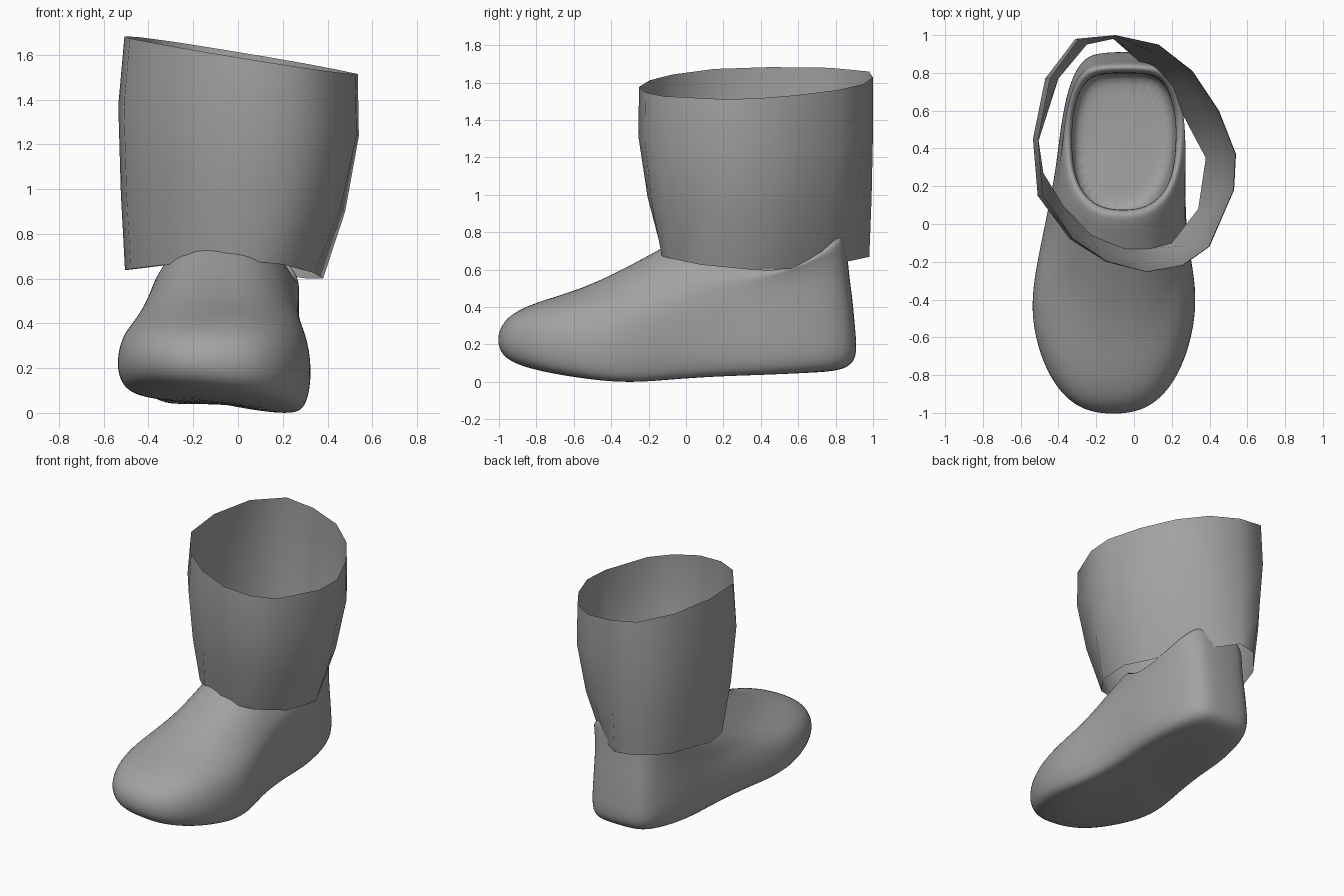
import bpy, bmesh, math

grey = bpy.data.materials.new("mid_grey")
grey.diffuse_color = (0.36, 0.36, 0.36, 1)


def loft(name, rings, cap=False):
    """Skin a stack of equal-length closed rings."""
    bm = bmesh.new()
    rows = [[bm.verts.new(p) for p in ring] for ring in rings]
    n = len(rows[0])
    for a, b in zip(rows, rows[1:]):
        for i in range(n):
            j = (i + 1) % n
            bm.faces.new((a[i], a[j], b[j], b[i]))
    if cap:
        bm.faces.new(rows[0][::-1])
        bm.faces.new(rows[-1])
    bmesh.ops.recalc_face_normals(bm, faces=bm.faces[:])
    for f in bm.faces:
        f.smooth = True
    mesh = bpy.data.meshes.new(name)
    bm.to_mesh(mesh)
    bm.free()
    mesh.materials.append(grey)
    ob = bpy.data.objects.new(name, mesh)
    bpy.context.collection.objects.link(ob)
    return ob


def spow(v, e):
    return math.copysign(abs(v) ** e, v)


def smooth(v, lo, hi):
    k = min(1, max(0, (v - lo) / (hi - lo)))
    return k * k * (3 - 2 * k)


def shoe_ring(yf, yb, lf, rf, lh, rh, zf, zm, zb, n=36):
    """Foot outline: front/back y, ball left/right x, heel left/right x, z front/middle/back."""
    pts = []
    for i in range(n):
        a = 2 * math.pi * i / n
        c = math.cos(a)
        # the heel is squarer than the toe
        e = 0.77 + 0.03 * c if c > 0 else 0.77 - 0.22 * c * c
        u, s = spow(c, e), spow(math.sin(a), e)
        t = (1 - u) / 2
        y = yf + (yb - yf) * t
        z = zf * (2*t*t - 3*t + 1) + zm * 4 * t * (1 - t) + zb * (2*t*t - t)
        k = smooth(t, 0.22, 0.72)
        left, right = lf + (lh - lf) * k, rf + (rh - rf) * k
        low = max(0, 1 - z / 0.4)
        # narrow waist on the right side, fading out upwards
        right -= 0.055 * math.exp(-((y - 0.03) / 0.25) ** 2) * (1 - smooth(zm, 0.15, 0.6))
        x = (left + right) / 2 + (right - left) / 2 * s
        # ball of the foot sits lowest and is tipped up towards the left
        z -= 0.035 * low * math.exp(-((y + 0.33) / 0.35) ** 2)
        z += (0.2 - x) * 0.12 * low * (1 - smooth(y, -0.2, 0.5))
        pts.append((x, y, z))
    return pts


# Shoe: sole, sides, instep, rolled rim and inside
shoe_rows = [
    (-0.60, 0.60, -0.25, 0.12, -0.18, 0.12, 0.02, 0.03, 0.045),
    (-0.85, 0.80, -0.45, 0.28, -0.33, 0.22, 0.055, 0.025, 0.055),
    (-0.98, 0.885, -0.545, 0.33, -0.39, 0.27, 0.10, 0.055, 0.085),
    (-1.015, 0.92, -0.575, 0.355, -0.42, 0.295, 0.19, 0.15, 0.15),
    (-1.0, 0.905, -0.565, 0.35, -0.42, 0.295, 0.28, 0.27, 0.30),
    (-0.94, 0.895, -0.535, 0.325, -0.41, 0.29, 0.36, 0.36, 0.42),
    (-0.81, 0.88, -0.48, 0.29, -0.40, 0.285, 0.425, 0.43, 0.53),
    (-0.56, 0.87, -0.435, 0.27, -0.39, 0.28, 0.495, 0.49, 0.62),
    (-0.30, 0.86, -0.40, 0.265, -0.38, 0.28, 0.62, 0.545, 0.71),
    (0.00, 0.85, -0.375, 0.255, -0.37, 0.275, 0.79, 0.585, 0.78),
    (0.05, 0.825, -0.35, 0.235, -0.35, 0.25, 0.81, 0.60, 0.80),
    (0.085, 0.795, -0.325, 0.215, -0.325, 0.22, 0.77, 0.575, 0.76),
    (0.06, 0.80, -0.33, 0.22, -0.335, 0.23, 0.55, 0.501, 0.50),
    (0.04, 0.81, -0.34, 0.22, -0.34, 0.23, 0.15, 0.14, 0.15),
    (0.10, 0.75, -0.28, 0.17, -0.28, 0.18, 0.12, 0.11, 0.12),
]
shoe = loft("shoe", [shoe_ring(*r) for r in shoe_rows], cap=True)
sub = shoe.modifiers.new("smooth", "SUBSURF")
sub.levels = sub.render_levels = 2

# Cuff: thin open tube, skewed between a lower and an upper outline
upper = [(.54, .37), (.45, .60), (.31, .81), (.13, .95), (-.10, 1.0),
         (-.31, .98), (-.47, .77), (-.535, .45), (-.51, .15), (-.34, -.08),
         (-.15, -.20), (.07, -.255), (.26, -.22), (.40, -.12), (.53, .18)]
lower = [(.38, .35), (.30, .50), (.19, .71), (.05, .84), (-.11, .98),
         (-.25, .95), (-.40, .77), (-.505, .44), (-.48, .27), (-.37, .09),
         (-.23, -.05), (-.05, -.125), (.09, -.13), (.20, -.10), (.34, .08)]


def cuff_ring(h, blend, shrink):
    pts = []
    for (ux, uy), (lx, ly) in zip(upper, lower):
        x, y = lx + (ux - lx) * blend, ly + (uy - ly) * blend
        if x < 0:
            x *= shrink
        z_low = 0.615 - 0.045 * x + 0.055 * ((y - 0.42) / 0.55) ** 2 - 0.015 * (y - 0.42)
        z_high = 1.6 - 0.16 * x + 0.02 * (y - 0.37)
        pts.append((x, y, z_low + (z_high - z_low) * h))
    return pts


loft("ankle_cuff", [cuff_ring(*r) for r in
                    ((0, 0, 1), (0.33, 0.62, 1), (0.7, 1, 1), (1, 0.97, 0.95))])
